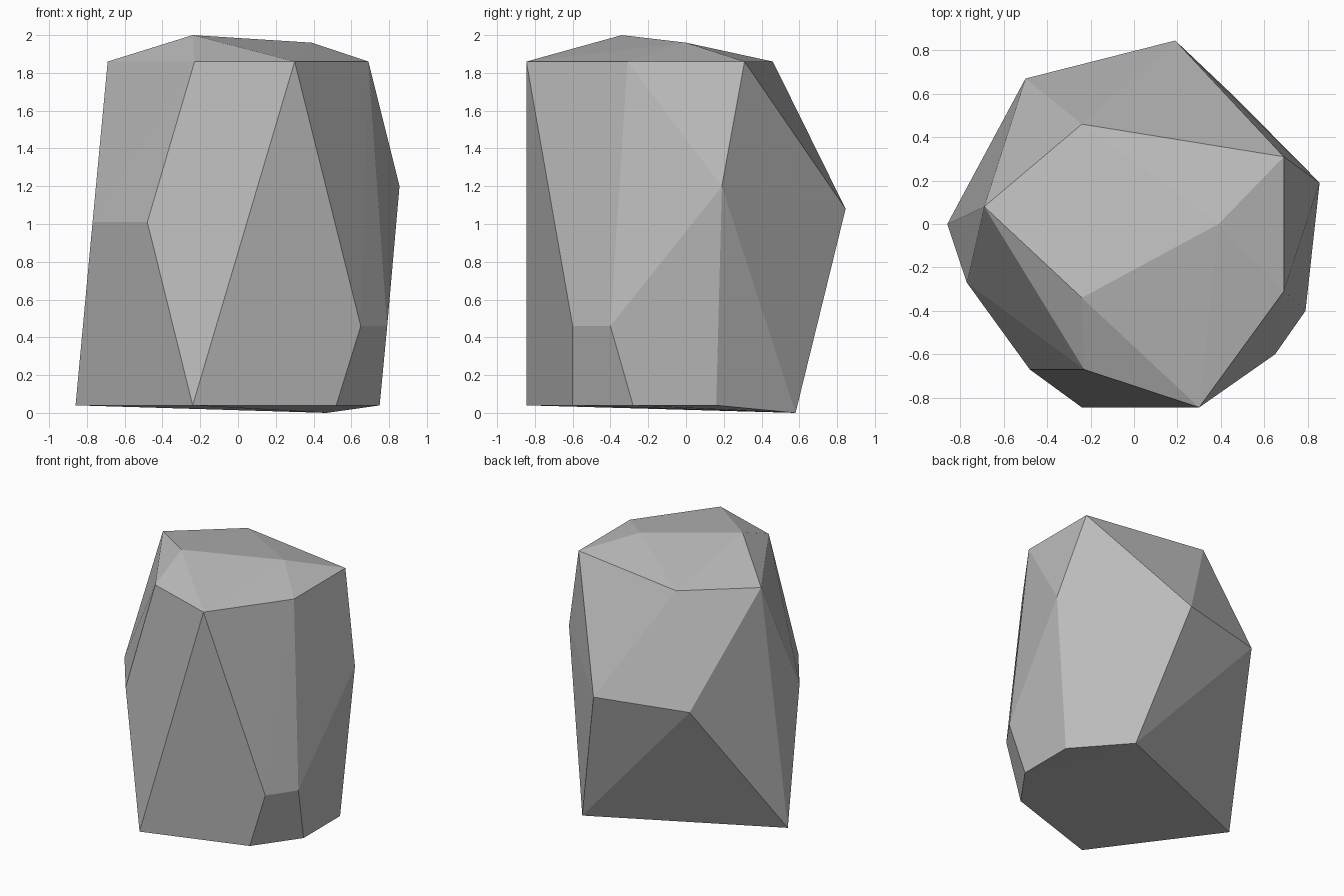
import bpy, bmesh, math

if "Cube" in bpy.data.objects:
    bpy.data.objects.remove(bpy.data.objects["Cube"])

# Corners of the boulder, listed ring by ring from the crown down
crown = [(-0.24, -0.34, 2.0), (0.39, 0.0, 1.96)]
shoulder = [(x, y, 1.86) for x, y in (
    (-0.69, 0.08), (-0.24, 0.46), (0.69, 0.31),
    (0.69, -0.31), (0.30, -0.845), (-0.23, -0.67))]
waist = [(0.855, 0.19, 1.2), (0.19, 0.845, 1.08), (-0.50, 0.67, 1.08),
         (-0.77, -0.27, 1.01), (-0.48, -0.67, 1.01)]
chipped_corner = [(0.65, -0.60, 0.46), (0.79, -0.40, 0.46)]
foot = [(-0.86, 0.0, 0.04), (-0.24, -0.845, 0.04), (0.52, -0.60, 0.04),
        (0.75, -0.28, 0.04), (0.75, 0.16, 0.04), (0.47, 0.58, 0.0)]

# Wrap the corners in a convex, faceted shell
bm = bmesh.new()
for co in crown + shoulder + waist + chipped_corner + foot:
    bm.verts.new(co)
bmesh.ops.convex_hull(bm, input=bm.verts[:])

# Merge nearly coplanar triangles into broad stone facets
bmesh.ops.dissolve_limit(bm, angle_limit=math.radians(1.0),
                         verts=bm.verts[:], edges=bm.edges[:])
bmesh.ops.recalc_face_normals(bm, faces=bm.faces[:])

mesh = bpy.data.meshes.new("boulder")
bm.to_mesh(mesh)
bm.free()

# Plain grey stone
stone = bpy.data.materials.new("grey_stone")
stone.diffuse_color = (0.5, 0.5, 0.5, 1.0)
stone.use_nodes = True
stone.node_tree.nodes["Principled BSDF"].inputs["Base Color"].default_value = stone.diffuse_color
mesh.materials.append(stone)

boulder = bpy.data.objects.new("boulder", mesh)
bpy.context.collection.objects.link(boulder)
